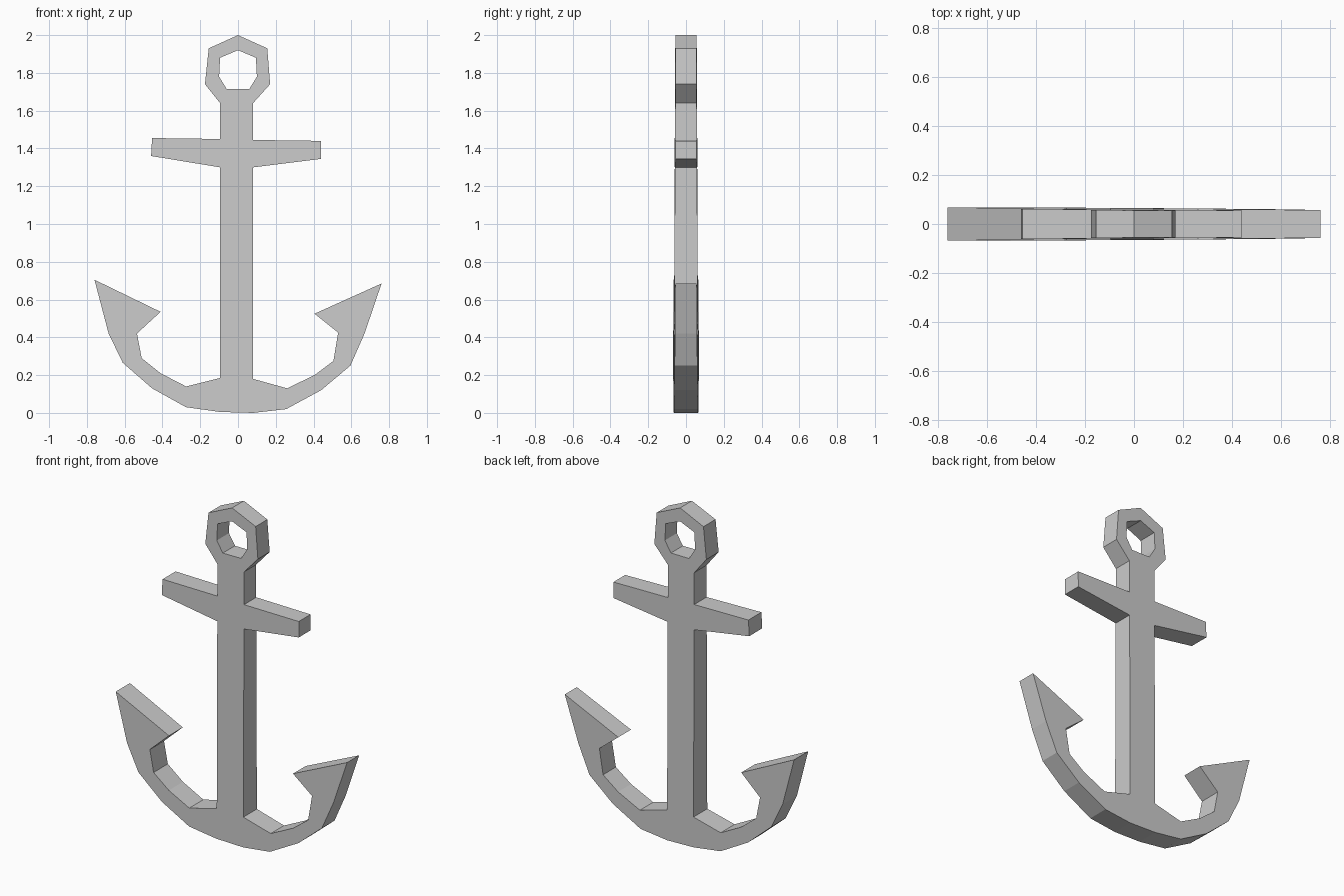
import bpy, bmesh
from mathutils import Vector
from mathutils.geometry import tessellate_polygon

if "Cube" in bpy.data.objects:
    bpy.data.objects.remove(bpy.data.objects["Cube"])

# Profile sections in (x, z); together they run once round the anchor
ring_right = [(0, 2.0), (0.155, 1.93), (0.17, 1.74), (0.08, 1.64)]
stock_right = [(0.08, 1.445), (0.44, 1.44), (0.44, 1.345), (0.08, 1.30)]
arm_right = [(0.08, 0.18), (0.26, 0.13), (0.405, 0.20), (0.505, 0.275),
             (0.53, 0.425), (0.405, 0.525), (0.76, 0.685), (0.67, 0.42),
             (0.595, 0.25), (0.44, 0.12), (0.255, 0.02), (0.08, 0.0)]
arm_left = [(-0.095, 0.005), (-0.275, 0.03), (-0.455, 0.13), (-0.61, 0.265),
            (-0.685, 0.42), (-0.76, 0.705), (-0.41, 0.535), (-0.535, 0.42),
            (-0.51, 0.29), (-0.41, 0.21), (-0.275, 0.14), (-0.095, 0.185)]
stock_left = [(-0.095, 1.30), (-0.46, 1.36), (-0.455, 1.455), (-0.095, 1.45)]
ring_left = [(-0.095, 1.64), (-0.175, 1.74), (-0.155, 1.93)]
outline = ring_right + stock_right + arm_right + arm_left + stock_left + ring_left

# Seven-sided eye of the ring
eye = [(0, 1.92), (0.095, 1.88), (0.10, 1.78), (0.06, 1.715),
       (-0.06, 1.715), (-0.10, 1.78), (-0.095, 1.88)]


def half_depth(x, z):
    # The plate is slightly thicker low down and to the left
    return 0.065 - 0.0047 * z - 0.0066 * x


def plate(name, loops):
    """Solid plate from an outer loop and hole loops."""
    bm = bmesh.new()
    points = [p for loop in loops for p in loop]
    front = [bm.verts.new((x, -half_depth(x, z), z)) for x, z in points]
    back = [bm.verts.new((x, half_depth(x, z), z)) for x, z in points]
    # Front and back faces
    tris = tessellate_polygon([[Vector((x, z, 0)) for x, z in loop] for loop in loops])
    for tri in tris:
        bm.faces.new([front[i] for i in tri])
        bm.faces.new([back[i] for i in reversed(tri)])
    # Side walls
    start = 0
    for loop in loops:
        n = len(loop)
        for i in range(n):
            a, b = start + i, start + (i + 1) % n
            bm.faces.new((front[a], front[b], back[b], back[a]))
        start += n
    bmesh.ops.recalc_face_normals(bm, faces=bm.faces)
    mesh = bpy.data.meshes.new(name)
    bm.to_mesh(mesh)
    bm.free()
    obj = bpy.data.objects.new(name, mesh)
    bpy.context.collection.objects.link(obj)
    return obj


plate("anchor", [outline, eye])
